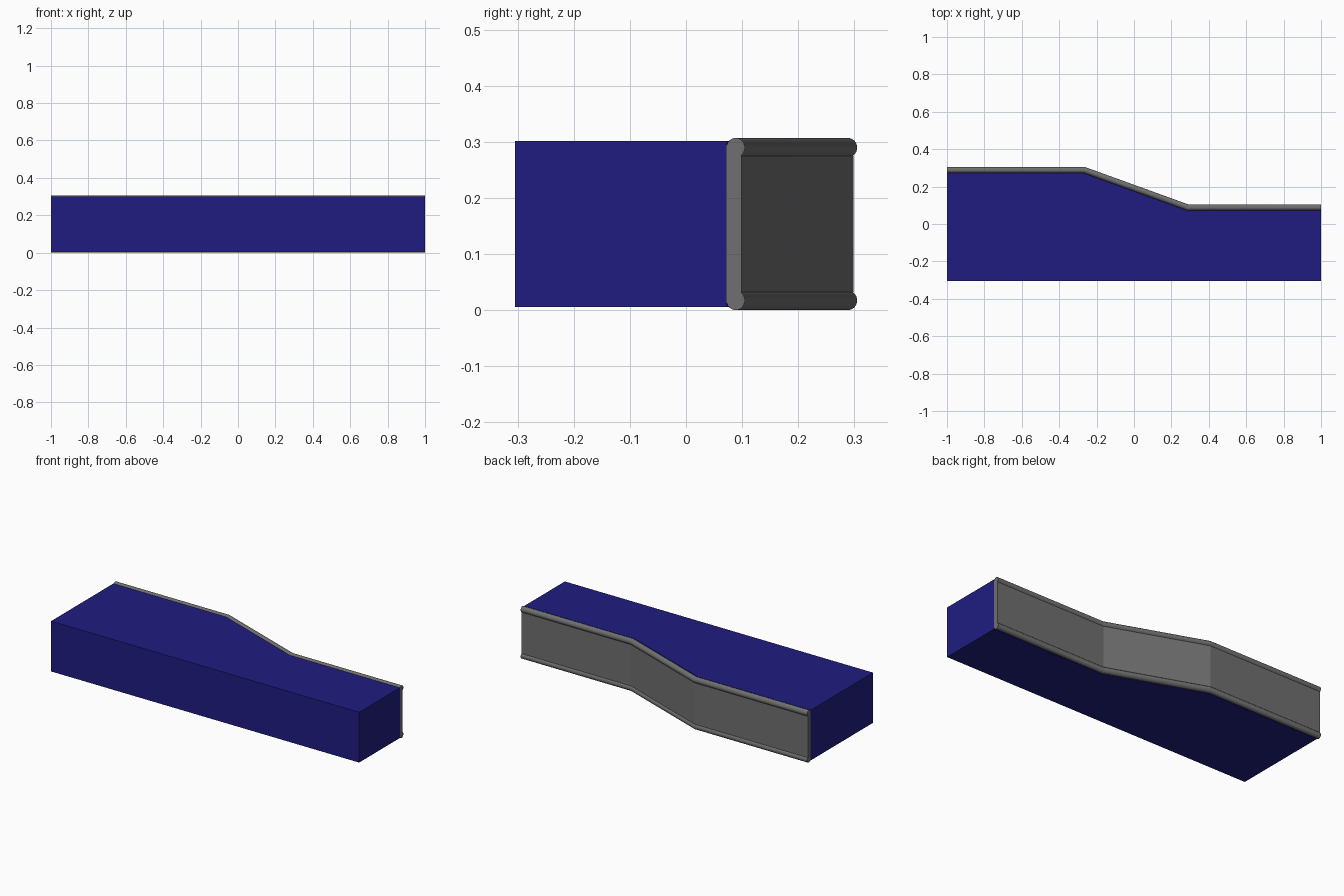
import bpy, bmesh, math

if "Cube" in bpy.data.objects:
    bpy.data.objects.remove(bpy.data.objects["Cube"])

# Outer plan line of the back wall: (x, y, is_bend)
PATH = [(-1, 0.305, 0), (-0.263, 0.305, 1), (0.29, 0.105, 1), (1, 0.105, 0)]
MITRE = math.tan(0.5 * math.atan2(0.2, 0.553))
DEPTH = 0.033            # full thickness of the edge trim
HEIGHT = 0.307


def station(p, d):
    """Point on the plan line, offset d towards the front with mitred bends."""
    x, y, bend = p
    return x - bend * d * MITRE, y - d


def material(name, color):
    m = bpy.data.materials.new(name)
    m.diffuse_color = (*color, 1)
    m.use_nodes = True
    m.node_tree.nodes["Principled BSDF"].inputs["Base Color"].default_value = m.diffuse_color
    return m


def loft(name, rings, mat):
    """Skin closed rings of equal size and cap both ends."""
    bm = bmesh.new()
    loops = [[bm.verts.new(co) for co in ring] for ring in rings]
    n = len(loops[0])
    for a, b in zip(loops, loops[1:]):
        for i in range(n):
            j = (i + 1) % n
            bm.faces.new((a[i], a[j], b[j], b[i]))
    bm.faces.new(loops[0])
    bm.faces.new(loops[-1])
    bmesh.ops.recalc_face_normals(bm, faces=bm.faces[:])
    mesh = bpy.data.meshes.new(name)
    bm.to_mesh(mesh)
    bm.free()
    obj = bpy.data.objects.new(name, mesh)
    bpy.context.collection.objects.link(obj)
    mesh.materials.append(mat)
    return obj


# Solid block whose back follows the bent plan line
plan = [(-1, -0.305), (1, -0.305)] + [station(p, DEPTH) for p in reversed(PATH)]
loft("counter_body", [[(x, y, z) for x, y in plan] for z in (0.006, 0.301)],
     material("blue", (0.014, 0.012, 0.22)))

# Trim cross-section: flat web with a rounded bead at top and bottom
R = DEPTH / 2
SEGS = 14
END = -math.radians(57)
top = []
for i in range(SEGS + 1):
    a = math.pi + (END - math.pi) * i / SEGS
    top.append((R - R * math.cos(a), HEIGHT - 0.0175 + 0.0175 * math.sin(a)))
top.append((0.0065, top[-1][1]))
profile = top + [(d, HEIGHT - z) for d, z in reversed(top)]

# Back trim swept along the plan line
trim = loft("back_trim", [[(*station(p, d), z) for d, z in profile] for p in PATH],
            material("grey", (0.16, 0.16, 0.16)))
bpy.context.view_layer.objects.active = trim
trim.select_set(True)
bpy.ops.object.shade_smooth_by_angle(angle=math.radians(19))
